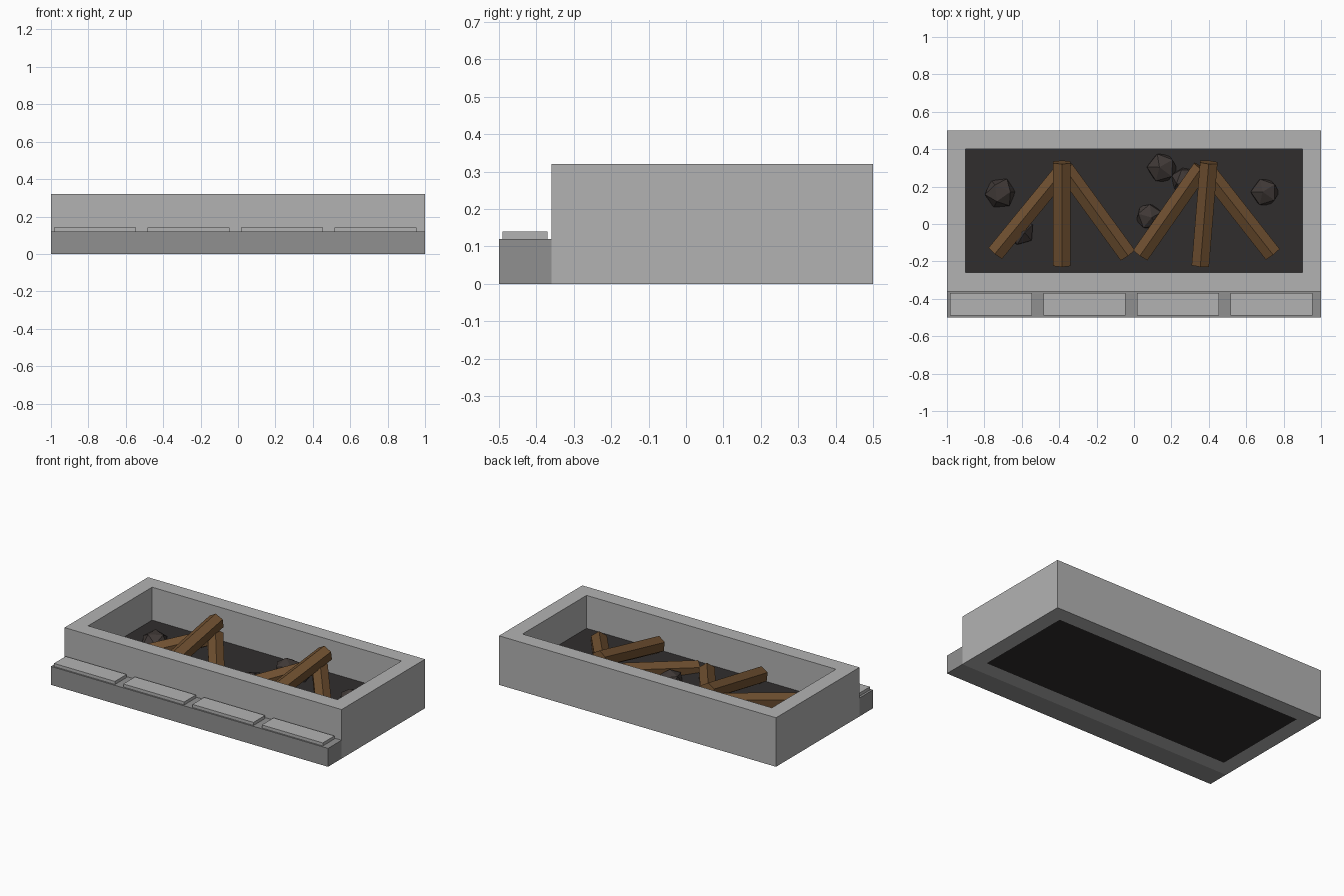
import bpy, bmesh, math, random
from mathutils import Vector, Matrix

if "Cube" in bpy.data.objects:
    bpy.data.objects.remove(bpy.data.objects["Cube"])

random.seed(4)


def material(name, rgb):
    m = bpy.data.materials.new(name)
    m.diffuse_color = (*rgb, 1)
    m.use_nodes = True
    m.node_tree.nodes["Principled BSDF"].inputs["Base Color"].default_value = m.diffuse_color
    return m


STONE = material("stone", (0.45, 0.45, 0.45))
DARK_STONE = material("dark_stone", (0.28, 0.28, 0.28))
ASH = material("ash", (0.03, 0.027, 0.027))
WOOD = material("wood", (0.16, 0.08, 0.03))
COAL = material("coal", (0.05, 0.04, 0.037))


def finish(name, bm, mat):
    me = bpy.data.meshes.new(name)
    bm.to_mesh(me)
    bm.free()
    me.materials.append(mat)
    ob = bpy.data.objects.new(name, me)
    bpy.context.collection.objects.link(ob)
    return ob


def box(name, lo, hi, mat):
    bm = bmesh.new()
    lo, hi = Vector(lo), Vector(hi)
    bmesh.ops.create_cube(bm, size=1, matrix=Matrix.Translation((lo + hi) / 2)
                          @ Matrix.Diagonal((*(hi - lo), 1)))
    return finish(name, bm, mat)


def log(name, low, high, r=0.054):
    low, high = Vector(low), Vector(high)
    d = high - low
    bm = bmesh.new()
    bmesh.ops.create_cone(bm, cap_ends=True, segments=6, radius1=r, radius2=r, depth=d.length,
                          matrix=Matrix.Translation((low + high) / 2)
                          @ d.to_track_quat('Z', 'Y').to_matrix().to_4x4())
    finish(name, bm, WOOD)


# Stone surround: a rectangular ring of walls
def ring(name, outer, inner, z0, z1, mat):
    bm = bmesh.new()
    loops = []
    for (x0, y0, x1, y1) in (outer, inner):
        for z in (z0, z1):
            loops.append([bm.verts.new((x, y, z)) for x, y in
                          ((x0, y0), (x1, y0), (x1, y1), (x0, y1))])
    ob, ot, ib, it = loops
    for a, b in ((ob, ot), (ot, it), (it, ib), (ib, ob)):
        for i in range(4):
            j = (i + 1) % 4
            bm.faces.new((a[i], a[j], b[j], b[i]))
    bmesh.ops.recalc_face_normals(bm, faces=bm.faces)
    finish(name, bm, mat)


ring("fire_pit_walls", (-1, -0.36, 1, 0.5), (-0.9, -0.26, 0.9, 0.4), 0, 0.32, STONE)

# Ash bed filling the bottom of the pit
box("ash_bed", (-0.9, -0.26, 0), (0.9, 0.4, 0.105), ASH)

# Front hearth step with four slabs
box("hearth_step", (-1, -0.5, 0), (1, -0.36, 0.12), DARK_STONE)
for i in range(4):
    x = -0.985 + 0.5 * i
    box(f"hearth_slab_{i + 1}", (x, -0.49, 0.12), (x + 0.44, -0.37, 0.14), STONE)

# Two stacks of three logs: two side logs with one resting on top
stacks = [
    [((-0.74, -0.155, 0.11), (-0.38, 0.285, 0.18)),
     ((-0.385, -0.22, 0.16), (-0.385, 0.33, 0.262)),
     ((-0.035, -0.165, 0.11), (-0.37, 0.295, 0.18))],
    [((0.035, -0.165, 0.11), (0.36, 0.30, 0.18)),
     ((0.355, -0.22, 0.16), (0.40, 0.33, 0.262)),
     ((0.74, -0.16, 0.11), (0.387, 0.29, 0.18))],
]
for s, stack in enumerate(stacks):
    for i, (low, high) in enumerate(stack):
        log(f"log_{s + 1}_{i + 1}", low, high)

# Faceted coals half sunk in the ash
coals = [(-0.715, 0.165, 0.085), (-0.61, -0.04, 0.08), (0.15, 0.30, 0.085),
         (0.27, 0.235, 0.075), (0.08, 0.04, 0.075), (0.70, 0.17, 0.08)]
for i, (x, y, r) in enumerate(coals):
    bm = bmesh.new()
    bmesh.ops.create_icosphere(
        bm, subdivisions=1, radius=r,
        matrix=Matrix.Translation((x, y, 0.11)) @ Matrix.Diagonal((1, 1, 0.75, 1))
        @ Matrix.Rotation(random.uniform(0, math.tau), 4, Vector((0.3, 0.5, 1))))
    finish(f"coal_{i + 1}", bm, COAL)
